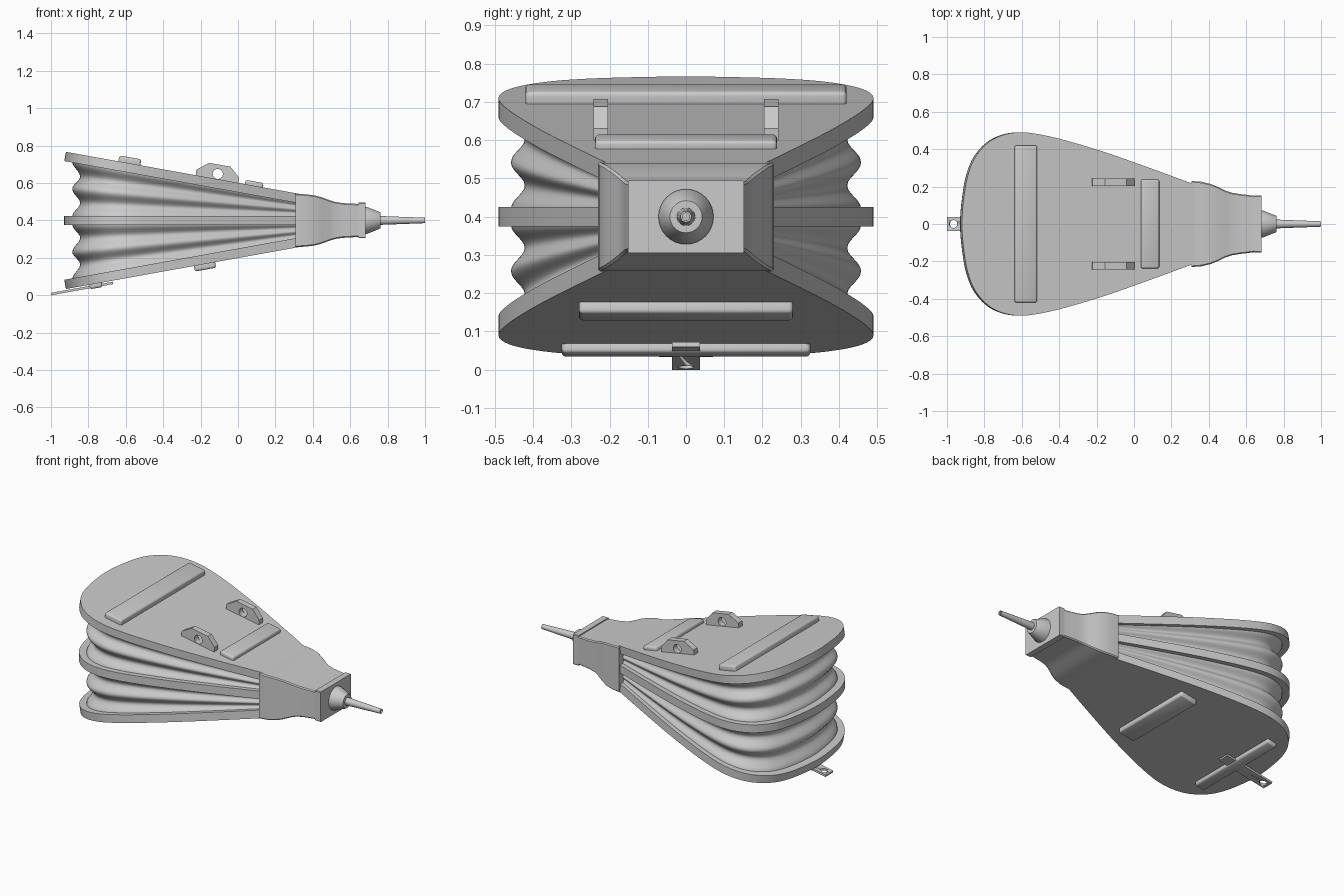
import bpy, bmesh, math
from mathutils import Vector

if "Cube" in bpy.data.objects:
    bpy.data.objects.remove(bpy.data.objects["Cube"])

SLOPE = 0.18
A = math.atan(SLOPE)
CA, SA = math.cos(A), math.sin(A)
MID = 0.40


def tilt(x, y, v, side=1):
    """Point x along a tilted board, v outward from its outer face; side 1 = top, -1 = bottom."""
    z = 0.601 - x * SLOPE + v * CA
    return Vector((x + v * SA, y, MID + side * (z - MID)))


def loft(name, rings, caps=True, bevel=0, loop=False):
    bm = bmesh.new()
    vs = [[bm.verts.new(p) for p in r] for r in rings]
    n = len(vs[0])
    for i in range(len(vs) if loop else len(vs) - 1):
        a, b = vs[i], vs[(i + 1) % len(vs)]
        for j in range(n):
            bm.faces.new((a[j], a[(j + 1) % n], b[(j + 1) % n], b[j]))
    if caps and not loop:
        bm.faces.new(vs[0])
        bm.faces.new(vs[-1])
    bmesh.ops.recalc_face_normals(bm, faces=bm.faces[:])
    if bevel:
        bmesh.ops.bevel(bm, geom=bm.edges[:], offset=bevel, segments=3,
                        profile=0.5, affect='EDGES')
    me = bpy.data.meshes.new(name)
    bm.to_mesh(me)
    bm.free()
    ob = bpy.data.objects.new(name, me)
    bpy.context.collection.objects.link(ob)
    bpy.ops.object.select_all(action='DESELECT')
    ob.select_set(True)
    bpy.context.view_layer.objects.active = ob
    bpy.ops.object.shade_smooth_by_angle(angle=math.radians(32))
    return ob


def drill(ob, ring_a, ring_b):
    cutter = loft(ob.name + "_hole_cutter", [ring_a, ring_b])
    cutter.hide_render = True
    cutter.hide_set(True)
    m = ob.modifiers.new("hole", 'BOOLEAN')
    m.object = cutter
    m.solver = 'EXACT'


# Teardrop outline shared by the boards and the leather
HALF = [(-0.92, 0), (-0.912, 0.12), (-0.888, 0.26), (-0.84, 0.37), (-0.75, 0.455),
        (-0.62, 0.49), (-0.45, 0.468), (-0.2, 0.398), (0.05, 0.312), (0.36, 0.198)]
ctrl = [Vector((HALF[1][0], -HALF[1][1]))] + [Vector(p) for p in HALF]
ctrl.append(2 * ctrl[-1] - ctrl[-2])
half = []
for k in range(1, len(ctrl) - 2):
    p0, p1, p2, p3 = ctrl[k - 1:k + 3]
    for s in range(6):
        t = s / 6
        half.append(0.5 * (2 * p1 + (p2 - p0) * t + (2 * p0 - 5 * p1 + 4 * p2 - p3) * t * t
                           + (3 * p1 - p0 - 3 * p2 + p3) * t ** 3))
half.append(Vector(HALF[-1]))
outline = half + [Vector((p.x, -p.y)) for p in reversed(half[1:])]


def inset(i, d):
    """Outline point i moved inward by d."""
    p = outline[i]
    if p.x > 0.355:
        return Vector((p.x, p.y - math.copysign(d, p.y)))
    tan = (outline[(i + 1) % len(outline)] - outline[i - 1]).normalized()
    return p + Vector((tan.y, -tan.x)) * d


# Boards
for side, nm in ((1, "top_board"), (-1, "bottom_board")):
    loft(nm, [[tilt(p.x, p.y, v, side) for p in outline] for v in (0, -0.05)])
loft("middle_board", [[(p.x - (0.01 if p.x < -0.6 else 0), p.y, z) for p in outline]
                      for z in (MID - 0.025, MID + 0.025)])

# Pleated leather between the boards
for side, nm in ((1, "upper_leather"), (-1, "lower_leather")):
    rings = []
    for k in range(25):
        t = k / 24
        ring = []
        for i, p in enumerate(outline):
            gap = (0.601 - SLOPE * p.x - 0.05) - (MID + 0.025)
            f = min(1, gap / 0.27)
            q = inset(i, (0.034 - 0.012 * (1 - f)) + 0.021 * f * (1 - math.cos(4 * math.pi * t)))
            z0, z1 = MID + 0.022, 0.601 - SLOPE * q.x - 0.047
            z = z0 + (z1 - z0) * t
            ring.append((q.x, q.y, MID + side * (z - MID)))
        rings.append(ring)
    loft(nm, rings)


# Rounded battens on the outer faces
def batten(name, x0, x1, w, h, side):
    prof = [(x0, -0.015), (x1, -0.015), (x1, h), (x0, h)]
    loft(name, [[tilt(x, y, v, side) for x, v in prof] for y in (-w, w)], bevel=0.011)


batten("top_rear_batten", -0.64, -0.522, 0.42, 0.032, 1)
batten("top_front_batten", 0.037, 0.133, 0.238, 0.023, 1)
batten("bottom_front_batten", -0.236, -0.122, 0.28, 0.03, -1)
batten("bottom_rear_batten", -0.795, -0.728, 0.325, 0.024, -1)

# Pair of chamfered pivot lugs
LUG = [(-0.225, -0.01), (0.003, -0.01), (0.0, 0.03), (-0.055, 0.078),
       (-0.168, 0.078), (-0.228, 0.03)]
for s, nm in ((1, "left_lug"), (-1, "right_lug")):
    lug = loft(nm, [[tilt(x, s * y, v) for x, v in LUG] for y in (0.204, 0.242)])
    drill(lug, *[[tilt(-0.113 + 0.027 * math.cos(a), s * y, 0.028 + 0.027 * math.sin(a))
                  for a in (k * math.tau / 20 for k in range(20))] for y in (0.19, 0.26)])

# Pull tab under the rear
tab = loft("pull_tab", [[tilt(x, y, v, -1) for x, y in
                         ((-1.002, -0.037), (-0.67, -0.037), (-0.67, 0.037), (-1.002, 0.037))]
                        for v in (0.006, 0.019)])
drill(tab, *[[tilt(-0.967 + 0.021 * math.cos(a), 0.021 * math.sin(a), v, -1)
              for a in (k * math.tau / 20 for k in range(20))] for v in (-0.03, 0.06)])


# Nozzle block flaring back to the boards
def rect(x, hy, hz, c):
    pts = [(hy, hz - c), (hy - c, hz), (c - hy, hz), (-hy, hz - c),
           (-hy, c - hz), (c - hy, -hz), (hy - c, -hz), (hy, c - hz)]
    return [(x, y, MID + z) for y, z in pts]


SECT = [(0.308, 0.23, 0.143), (0.36, 0.226, 0.14), (0.41, 0.214, 0.134), (0.45, 0.198, 0.123),
        (0.49, 0.178, 0.108), (0.52, 0.168, 0.099), (0.56, 0.161, 0.093), (0.65, 0.15, 0.088)]
loft("nozzle_block", [rect(x, hy, hz, 0.006) for x, hy, hz in SECT])
loft("nozzle_flange", [rect(x, 0.152, 0.095, 0.004) for x in (0.645, 0.683)])


# Round nozzle parts, the pipe being hollow
def circle(x, r, n=32):
    return [(x, r * math.cos(k * math.tau / n), MID + r * math.sin(k * math.tau / n))
            for k in range(n)]


loft("nozzle_cone", [circle(x, r) for x, r in
                     ((0.67, 0.072), (0.69, 0.072), (0.755, 0.046), (0.762, 0.042))])
loft("nozzle_pipe", [circle(x, r) for x, r in
                     ((0.75, 0.024), (1.0, 0.0145), (1.0, 0.0095), (0.75, 0.0095))], loop=True)
